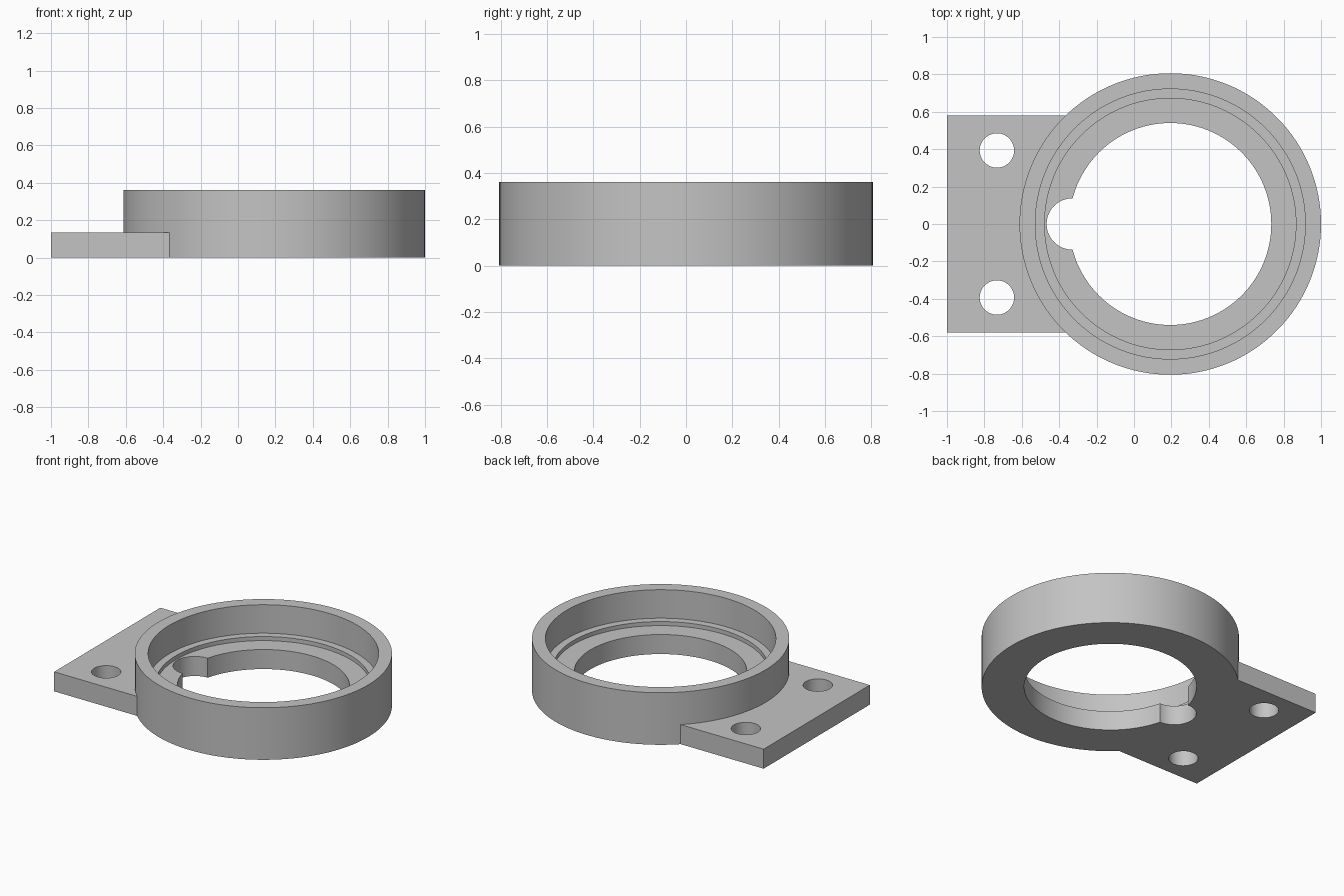
import bpy, bmesh, math

cube = bpy.data.objects.get("Cube")
if cube:
    bpy.data.objects.remove(cube, do_unlink=True)

RING_X, OUTER_R, HEIGHT = 0.194, 0.806, 0.36
BORE_R, FLOOR_Z, SEGMENTS = 0.54, 0.135, 128

grey = bpy.data.materials.new("plain_grey")
grey.use_nodes = True
colour = (0.55, 0.55, 0.55, 1)
grey.diffuse_color = colour
grey.node_tree.nodes["Principled BSDF"].inputs["Base Color"].default_value = colour


def add_object(name, bm):
    bmesh.ops.recalc_face_normals(bm, faces=bm.faces)
    mesh = bpy.data.meshes.new(name)
    bm.to_mesh(mesh)
    bm.free()
    mesh.materials.append(grey)
    obj = bpy.data.objects.new(name, mesh)
    bpy.context.scene.collection.objects.link(obj)
    return obj


def lathe(name, profile, x):
    """Turn a closed (radius, z) profile around a vertical axis at x."""
    bm = bmesh.new()
    rings = []
    for i in range(SEGMENTS):
        a = math.tau * i / SEGMENTS
        rings.append([bm.verts.new((x + r * math.cos(a), r * math.sin(a), z)) for r, z in profile])
    n = len(profile)
    for i in range(SEGMENTS):
        a, b = rings[i], rings[(i + 1) % SEGMENTS]
        for j in range(n):
            k = (j + 1) % n
            bm.faces.new((a[j], b[j], b[k], a[k]))
    return add_object(name, bm)


def cylinder_cutter(name, x, y, radius, segments):
    bm = bmesh.new()
    bmesh.ops.create_cone(bm, cap_ends=True, segments=segments, radius1=radius,
                          radius2=radius, depth=1)
    bmesh.ops.translate(bm, verts=bm.verts, vec=(x, y, 0))
    obj = add_object(name, bm)
    obj.hide_render = True
    return obj


def boolean(target, tool, operation):
    """Apply a boolean and discard its tool."""
    mod = target.modifiers.new(operation.lower(), 'BOOLEAN')
    mod.operation, mod.solver, mod.object = operation, 'EXACT', tool
    bpy.context.view_layer.objects.active = target
    bpy.ops.object.modifier_apply(modifier=mod.name)
    bpy.data.objects.remove(tool, do_unlink=True)


# Ring: bore, floor, raised ledge and outer wall in one section
body = lathe("mounting_ring", [
    (BORE_R, 0), (OUTER_R, 0), (OUTER_R, HEIGHT), (0.722, HEIGHT),
    (0.722, 0.163), (0.672, 0.163), (0.672, FLOOR_Z), (BORE_R, FLOOR_Z)], RING_X)

# Flat mounting plate, with the bore cleared out of it
bm = bmesh.new()
bmesh.ops.create_cube(bm, size=1)
bmesh.ops.scale(bm, verts=bm.verts, vec=(1.194, 1.16, FLOOR_Z))
bmesh.ops.translate(bm, verts=bm.verts, vec=(-0.403, 0, FLOOR_Z / 2))
plate = add_object("mounting_plate", bm)
boolean(plate, cylinder_cutter("plate_clearance", RING_X, 0, 0.74, SEGMENTS), 'DIFFERENCE')
boolean(body, plate, 'UNION')

# Cable notch beside the bore and the two screw holes
boolean(body, cylinder_cutter("notch_cutter", -0.33, 0, 0.137, 64), 'DIFFERENCE')
for y in (-0.393, 0.393):
    boolean(body, cylinder_cutter("screw_hole_cutter", -0.733, y, 0.092, 64), 'DIFFERENCE')

# Smooth round walls with crisp edges
bpy.ops.object.select_all(action='DESELECT')
body.select_set(True)
bpy.context.view_layer.objects.active = body
bpy.ops.object.shade_smooth_by_angle(angle=math.radians(30))
